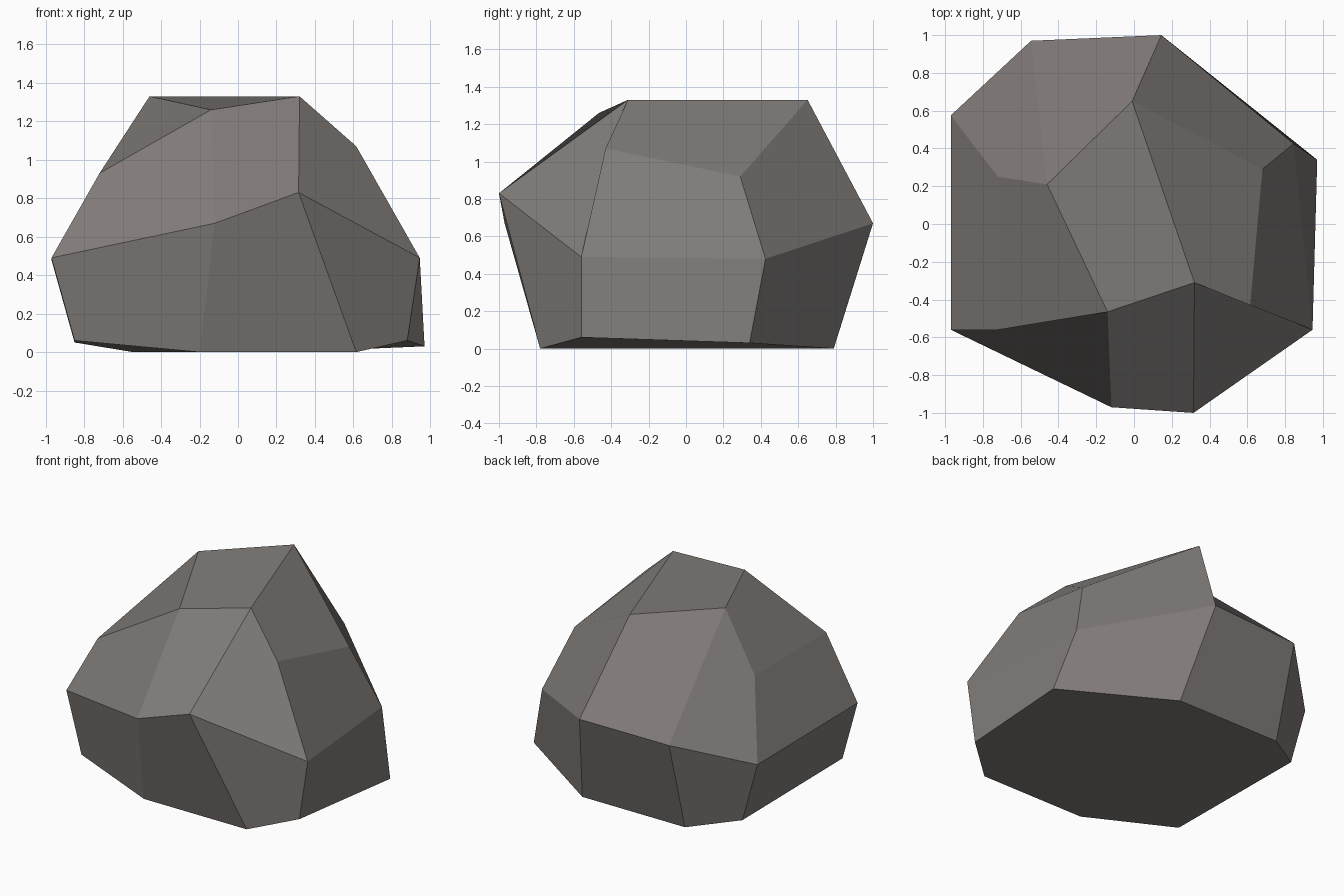
import bpy, bmesh

if "Cube" in bpy.data.objects:
    bpy.data.objects.remove(bpy.data.objects["Cube"])

# Rings of corner points, each ordered: front left, front right, back right, back left
RINGS = {
    "top":    [(-.14, -.465, 1.26), (.32, -.31, 1.33), (-.01, .65, 1.33), (-.46, .21, 1.33)],
    "upper":  [(-.72, -.56, .93), (.615, -.43, 1.07), (.68, .29, .92), (-.72, .25, .93)],
    "side":   [(-.97, -.56, .49), (.945, -.56, .49), (.845, .425, .48), (-.97, .575, .48)],
    "ends":   [(-.12, -.97, .67), (.315, -1, .83), (.145, 1, .67), (-.545, .97, .655)],
    "foot":   [(-.85, -.56, .06), (.88, -.56, .06), (.97, .34, .03), (-.85, .575, .05)],
    "bottom": [(-.2, -.78, 0), (.615, -.78, 0), (.27, .79, 0), (-.545, .79, 0)],
}

bm = bmesh.new()
T, U, S, E, F, B = ([bm.verts.new(p) for p in ring] for ring in RINGS.values())

# Crown and underside
bm.faces.new(T)
bm.faces.new(B)

# Front and back strips
for l, r in ((0, 1), (3, 2)):
    for hi, lo in ((T, E), (E, B)):
        bm.faces.new((hi[l], lo[l], lo[r], hi[r]))

# Left and right strips, running from crown to underside
for a, b in ((1, 2), (3, 0)):
    for hi, lo in ((T, U), (U, S), (S, F), (F, B)):
        bm.faces.new((hi[a], lo[a], lo[b], hi[b]))

# Corner facets
for i in range(4):
    bm.faces.new((T[i], U[i], S[i], E[i]))
    bm.faces.new((E[i], S[i], F[i], B[i]))

bmesh.ops.recalc_face_normals(bm, faces=bm.faces[:])
mesh = bpy.data.meshes.new("rock")
bm.to_mesh(mesh)
bm.free()

# Single stone colour
stone = bpy.data.materials.new("warm grey stone")
stone.diffuse_color = (.22, .202, .19, 1)
stone.use_nodes = True
stone.node_tree.nodes["Principled BSDF"].inputs["Base Color"].default_value = stone.diffuse_color
mesh.materials.append(stone)
rock = bpy.data.objects.new("rock", mesh)
bpy.context.collection.objects.link(rock)
